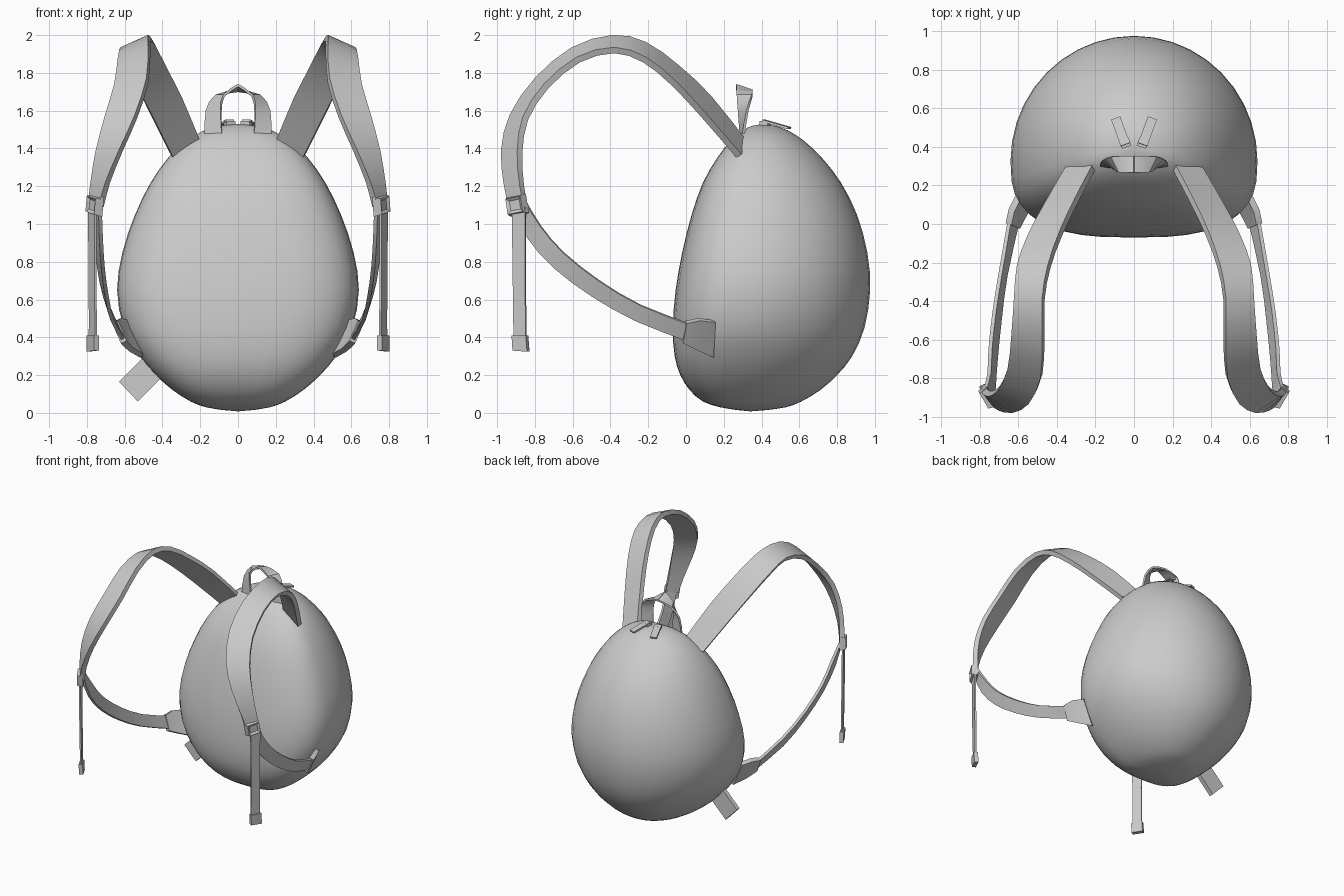
import bpy, bmesh, math
from mathutils import Vector, Matrix

if "Cube" in bpy.data.objects:
    bpy.data.objects.remove(bpy.data.objects["Cube"])


def spline(rows, steps):
    """Catmull-Rom through rows of equal-length number tuples."""
    out = []
    for i in range(len(rows) - 1):
        p0, p1 = rows[max(i - 1, 0)], rows[i]
        p2, p3 = rows[i + 1], rows[min(i + 2, len(rows) - 1)]
        for s in range(steps):
            t = s / steps
            out.append([0.5 * (2 * b + (c - a) * t + (2 * a - 5 * b + 4 * c - d) * t * t
                               + (3 * b - a - 3 * c + d) * t ** 3)
                        for a, b, c, d in zip(p0, p1, p2, p3)])
    out.append(list(rows[-1]))
    return out


def finish(name, verts, faces, thick=0, mirror=False, angle=35):
    mesh = bpy.data.meshes.new(name)
    mesh.from_pydata(verts, [], faces)
    bm = bmesh.new()
    bm.from_mesh(mesh)
    bmesh.ops.recalc_face_normals(bm, faces=bm.faces)
    bm.to_mesh(mesh)
    bm.free()
    ob = bpy.data.objects.new(name, mesh)
    bpy.context.collection.objects.link(ob)
    if thick:
        m = ob.modifiers.new("thickness", 'SOLIDIFY')
        m.thickness, m.offset = thick, 0
    if mirror:
        m = ob.modifiers.new("mirror", 'MIRROR')
        m.use_clip = True
    bpy.ops.object.select_all(action='DESELECT')
    ob.select_set(True)
    bpy.context.view_layer.objects.active = ob
    bpy.ops.object.convert(target='MESH')
    bpy.ops.object.shade_smooth_by_angle(angle=math.radians(angle))
    return ob


def ribbon(name, rows, thick, steps=2, mirror=True):
    """Rows hold both edges of the band: x, y, z, x, y, z."""
    pts = spline(rows, steps)
    verts = [v for p in pts for v in (p[:3], p[3:])]
    faces = [(2 * i, 2 * i + 1, 2 * i + 3, 2 * i + 2) for i in range(len(pts) - 1)]
    return finish(name, verts, faces, thick, mirror)


def box(name, size, centre, rot, frame=False):
    bm = bmesh.new()
    bmesh.ops.create_cube(bm, size=1, matrix=Matrix.Diagonal((*size, 1)))
    if frame:
        face = max(bm.faces, key=lambda f: f.calc_center_median().x)
        for v in face.verts:
            v.co.y *= 0.8
            v.co.z *= 0.8
        bmesh.ops.inset_individual(bm, faces=[face], thickness=0.022)
        for v in face.verts:
            v.co.x -= 0.012
    mat = Matrix.Translation(centre) @ rot
    verts = [mat @ v.co for v in bm.verts]
    bm.verts.index_update()
    faces = [[v.index for v in f.verts] for f in bm.faces]
    bm.free()
    return finish(name, verts, faces, mirror=True)


# Egg-shaped bag: height, half width, front y, back y
profile = [
    (0.015, 0.08, 0.27, 0.43), (0.03, 0.17, 0.18, 0.53), (0.06, 0.25, 0.09, 0.61),
    (0.12, 0.345, 0.02, 0.71), (0.2, 0.435, -0.03, 0.80), (0.3, 0.52, -0.06, 0.88),
    (0.45, 0.605, -0.07, 0.945), (0.65, 0.64, -0.055, 0.975), (0.85, 0.612, -0.02, 0.96),
    (1.05, 0.545, 0.03, 0.905), (1.22, 0.462, 0.09, 0.82), (1.35, 0.37, 0.165, 0.72),
    (1.44, 0.275, 0.235, 0.625), (1.495, 0.18, 0.30, 0.54), (1.52, 0.09, 0.35, 0.47)]
N = 40
rings = spline(profile, 2)
verts, faces = [], []
for z, w, yf, yb in rings:
    yc = yf + 0.37 * (yb - yf)
    for k in range(N):
        a = 2 * math.pi * k / N
        c, s = math.cos(a), math.sin(a)
        if s < 0:   # flatter panel facing the wearer
            e = 2 / 2.9
            verts.append((w * math.copysign(abs(c) ** e, c), yc - (yc - yf) * abs(s) ** e, z))
        else:
            verts.append((w * c, yc + (yb - yc) * s, z))
for j in range(len(rings) - 1):
    for k in range(N):
        k2 = (k + 1) % N
        faces.append((j * N + k, j * N + k2, j * N + N + k2, j * N + N + k))
last = (len(rings) - 1) * N
verts += [(0, 0.34, 0.008), (0, 0.41, 1.53)]
for k in range(N):
    k2 = (k + 1) % N
    faces += [(k2, k, len(verts) - 2), (last + k, last + k2, len(verts) - 1)]
finish("bag_body", verts, faces, angle=60)

# Padded shoulder straps
ribbon("shoulder_straps", [
    (0.20, 0.31, 1.43, 0.35, 0.28, 1.36), (0.30, 0.12, 1.67, 0.46, 0.09, 1.58),
    (0.38, -0.05, 1.83, 0.545, -0.07, 1.75), (0.44, -0.22, 1.95, 0.60, -0.22, 1.87),
    (0.47, -0.39, 1.985, 0.615, -0.38, 1.92), (0.47, -0.60, 1.92, 0.63, -0.57, 1.87),
    (0.48, -0.79, 1.76, 0.65, -0.74, 1.73), (0.54, -0.92, 1.57, 0.70, -0.85, 1.56),
    (0.62, -0.965, 1.39, 0.745, -0.88, 1.38), (0.69, -0.955, 1.22, 0.77, -0.87, 1.21),
    (0.725, -0.93, 1.09, 0.78, -0.85, 1.10)], 0.035)

# Lower adjusting straps
ribbon("lower_straps", [
    (0.73, -0.92, 1.10, 0.77, -0.85, 1.12), (0.725, -0.84, 0.93, 0.75, -0.77, 0.99),
    (0.715, -0.70, 0.77, 0.745, -0.65, 0.85), (0.695, -0.50, 0.62, 0.725, -0.46, 0.70),
    (0.665, -0.27, 0.49, 0.69, -0.24, 0.57), (0.605, 0.0, 0.385, 0.645, 0.02, 0.47)], 0.02)

# Wedge tabs sewn to the bag sides
ribbon("side_tabs", [
    (0.605, -0.02, 0.375, 0.65, 0.0, 0.48), (0.565, 0.06, 0.335, 0.635, 0.07, 0.495),
    (0.505, 0.14, 0.30, 0.595, 0.15, 0.485)], 0.035, 1)

# Hanging strap ends with folded tips
ribbon("strap_tails", [
    (0.755, -0.92, 1.09, 0.79, -0.85, 1.09), (0.755, -0.915, 0.7, 0.785, -0.85, 0.7),
    (0.75, -0.91, 0.34, 0.785, -0.845, 0.34)], 0.012)
ribbon("tail_tips", [
    (0.75, -0.917, 0.41, 0.788, -0.842, 0.41),
    (0.748, -0.912, 0.33, 0.788, -0.835, 0.325)], 0.03, 1)

# Buckles
box("buckles", (0.045, 0.115, 0.105), (0.762, -0.90, 1.10),
    Matrix.Rotation(math.radians(-30), 4, 'Z') @ Matrix.Rotation(math.radians(10), 4, 'X'), True)

# Carry handle
ribbon("carry_handle", [
    (0.085, 0.29, 1.48, 0.175, 0.305, 1.48), (0.09, 0.28, 1.60, 0.168, 0.325, 1.60),
    (0.075, 0.27, 1.68, 0.115, 0.35, 1.68), (0, 0.265, 1.735, 0, 0.352, 1.705)], 0.014)

# Zip sliders and pulls
turn = Matrix.Rotation(math.radians(-20), 4, 'Z')
tilt = Matrix.Rotation(math.radians(-15), 4, 'X')
box("zip_sliders", (0.05, 0.045, 0.03), (0.045, 0.42, 1.53), turn)
box("zip_pulls", (0.05, 0.15, 0.012), (0.07, 0.48, 1.527), turn @ tilt)

# Fabric tag at the lower left
ribbon("side_tag", [
    (-0.48, 0.24, 0.315, -0.37, 0.24, 0.22), (-0.63, 0.24, 0.165, -0.53, 0.24, 0.06)],
    0.035, 1, False)
